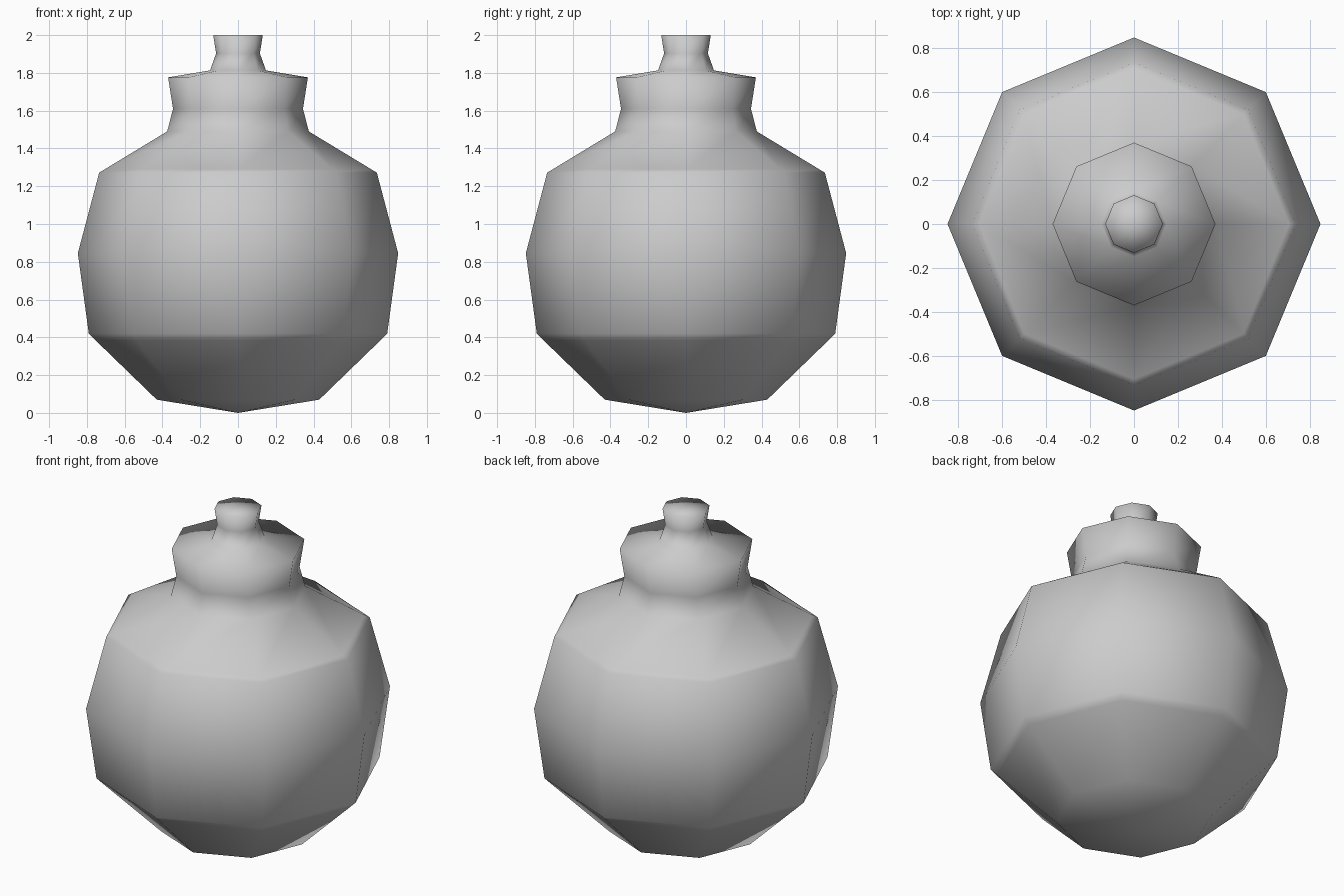
import bpy, bmesh, math

if "Cube" in bpy.data.objects:
    bpy.data.objects.remove(bpy.data.objects["Cube"])

SIDES = 8


def lathe(name, profile):
    """Spin a (radius, height) profile into a smooth-shaded octagonal solid."""
    bm = bmesh.new()
    rings = []
    for r, z in profile:
        if r == 0:
            rings.append([bm.verts.new((0, 0, z))] * SIDES)
        else:
            rings.append([bm.verts.new((r * math.cos(math.tau * i / SIDES),
                                        r * math.sin(math.tau * i / SIDES), z))
                          for i in range(SIDES)])
    for low, high in zip(rings, rings[1:]):
        for i in range(SIDES):
            j = (i + 1) % SIDES
            corners = list(dict.fromkeys((low[i], low[j], high[j], high[i])))
            bm.faces.new(corners).smooth = True
    bmesh.ops.recalc_face_normals(bm, faces=bm.faces)
    mesh = bpy.data.meshes.new(name)
    bm.to_mesh(mesh)
    bm.free()
    obj = bpy.data.objects.new(name, mesh)
    bpy.context.collection.objects.link(obj)
    return obj


# Round flask: belly with tight support loops, shoulder, flared neck, and
# the small flared knob on top, as one continuous surface
lathe("flask", [
    (0, 0), (0.43, 0.07), (0.755, 0.385), (0.79, 0.42), (0.848, 0.845),
    (0.735, 1.272), (0.705, 1.29), (0.375, 1.49), (0.344, 1.61),
    (0.37, 1.776), (0.148, 1.813), (0.116, 1.903), (0.131, 2.0), (0, 2.0),
])
